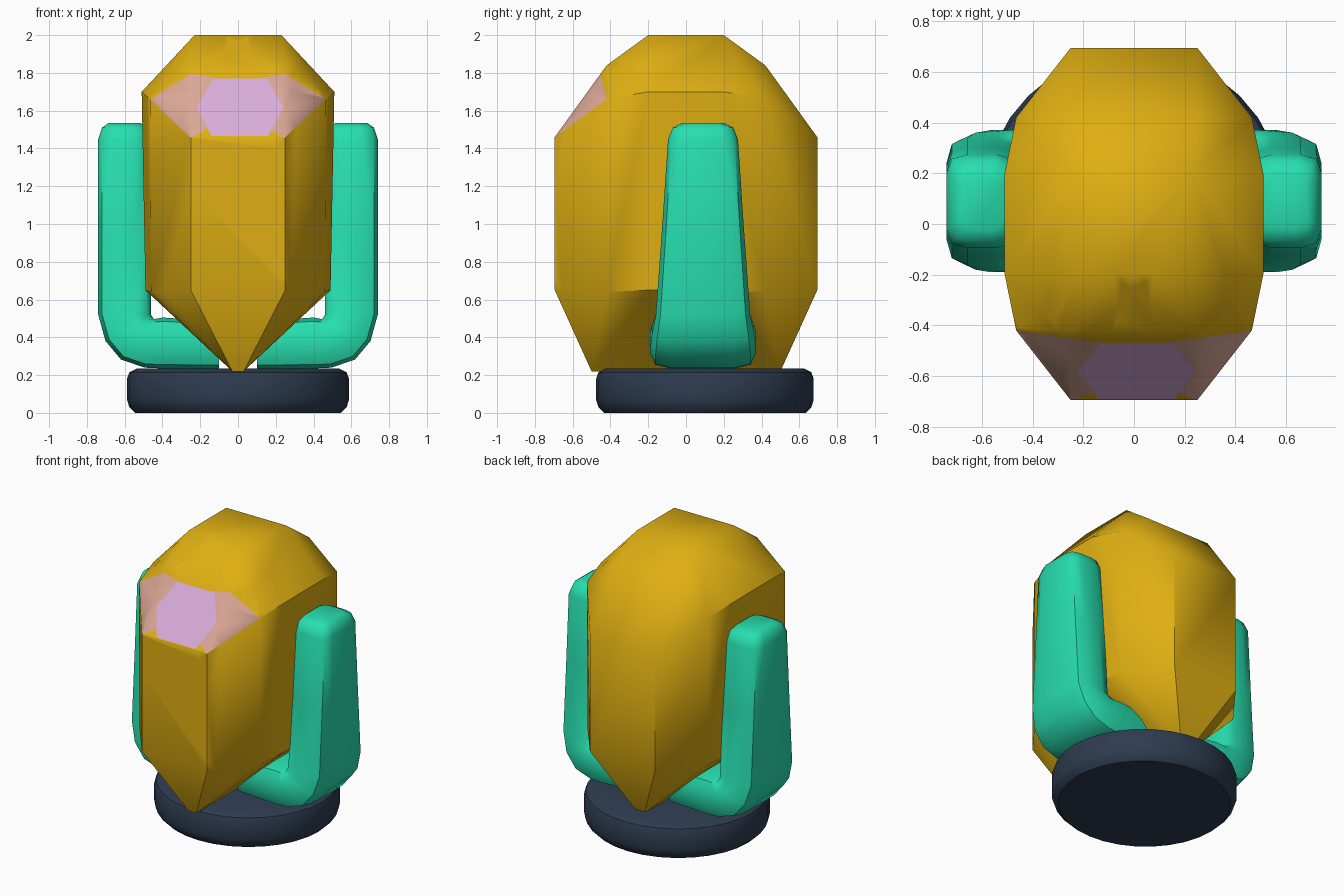
import bpy, bmesh, math
from mathutils import Vector

if "Cube" in bpy.data.objects:
    bpy.data.objects.remove(bpy.data.objects["Cube"])


def material(name, rgb):
    m = bpy.data.materials.new(name)
    m.diffuse_color = (*rgb, 1)
    m.use_nodes = True
    m.node_tree.nodes["Principled BSDF"].inputs["Base Color"].default_value = m.diffuse_color
    return m


gold = material("gold", (0.74, 0.43, 0.006))
green = material("sea green", (0.02, 0.74, 0.43))
navy = material("dark navy", (0.027, 0.045, 0.08))
lilac = material("lilac", (0.70, 0.42, 0.71))
salmon = material("salmon", (0.71, 0.39, 0.31))


def finish(name, bm, mats, angle=40):
    bmesh.ops.recalc_face_normals(bm, faces=bm.faces)
    for f in bm.faces:
        f.smooth = True
    for e in bm.edges:
        e.smooth = e.calc_face_angle(0) < math.radians(angle)
    me = bpy.data.meshes.new(name)
    bm.to_mesh(me)
    bm.free()
    for m in mats:
        me.materials.append(m)
    ob = bpy.data.objects.new(name, me)
    bpy.context.collection.objects.link(ob)
    return ob


# Body: faceted capsule with a keel, mirrored four ways and hulled
bm = bmesh.new()
quarter = [(0.23, 0.20, 2.0), (0.25, 0.42, 1.84), (0.51, 0.20, 1.70),
           (0.465, 0.42, 1.66), (0.25, 0.695, 1.46),
           (0.25, 0.695, 0.65), (0.46, 0.42, 0.64), (0.49, 0.20, 0.65),
           (0.03, 0.50, 0.22)]
for x, y, z in quarter:
    for sx in (-1, 1):
        for sy in (-1, 1):
            bm.verts.new((x * sx, y * sy, z))
bmesh.ops.convex_hull(bm, input=bm.verts)
bmesh.ops.dissolve_limit(bm, angle_limit=math.radians(1), verts=bm.verts, edges=bm.edges)

# Visor outlines in the front view (x, z), cut into the body's front
centre = [(-0.22, 1.62), (-0.13, 1.77), (0.15, 1.77), (0.24, 1.62), (0.16, 1.465), (-0.14, 1.465)]
left = [(-0.465, 1.66), (-0.25, 1.795), (-0.10, 1.77), (-0.17, 1.50), (-0.25, 1.455)]
right = [(-x, z) for x, z in reversed(left)]


def inside(poly, x, z):
    return all((bx - ax) * (z - az) - (bz - az) * (x - ax) <= 1e-6
               for (ax, az), (bx, bz) in zip(poly, poly[1:] + poly[:1]))


for poly in (centre, left, right):
    for (ax, az), (bx, bz) in zip(poly, poly[1:] + poly[:1]):
        faces = [f for f in bm.faces if f.normal.y < -0.2 and f.calc_center_median().z > 1.2]
        geom = set(faces)
        for f in faces:
            geom.update(f.edges)
            geom.update(f.verts)
        bmesh.ops.bisect_plane(bm, geom=list(geom), dist=1e-5, plane_co=(ax, 0, az),
                               plane_no=Vector((bz - az, 0, ax - bx)).normalized())
        bm.normal_update()
for f in bm.faces:
    c = f.calc_center_median()
    if f.normal.y < -0.2 and c.y < 0:
        if inside(centre, c.x, c.z):
            f.material_index = 1
        elif inside(left, c.x, c.z) or inside(right, c.x, c.z):
            f.material_index = 2
finish("body", bm, [gold, lilac, salmon])

# Arms: chamfered bar lofted down the side and under the body
section = [(1, .6), (.85, .9), (.4, 1), (-.4, 1), (-.85, .9), (-1, .6)]
section += [(-u, -v) for u, v in section]
# x, z, turn in degrees, half thickness, half width
path = [(.60, 1.535, 0, .085, .11), (.60, 1.51, 0, .12, .16), (.60, 1.45, 0, .14, .185),
        (.60, 1.0, 0, .14, .215), (.60, .52, 0, .14, .25), (.575, .44, 25, .14, .27),
        (.53, .39, 50, .14, .28), (.46, .37, 75, .135, .28), (.40, .37, 90, .135, .28),
        (.10, .36, 90, .125, .25)]
for side, name in ((1, "right_arm"), (-1, "left_arm")):
    bm = bmesh.new()
    rings = []
    for x, z, turn, a, b in path:
        t = math.radians(turn)
        rings.append([bm.verts.new((side * (x + u * a * math.cos(t)), 0.09 + v * b,
                                    z - u * a * math.sin(t))) for u, v in section])
    n = len(section)
    for r, s in zip(rings, rings[1:]):
        for i in range(n):
            bm.faces.new((r[i], r[(i + 1) % n], s[(i + 1) % n], s[i]))
    bm.faces.new(rings[0])
    bm.faces.new(rings[-1])
    finish(name, bm, [green], 50)

# Base: rounded disc set slightly to the back
bm = bmesh.new()
profile = [(.545, 0), (.575, .03), (.588, .07), (.588, .18), (.575, .215), (.535, .235)]
count = 32
rings = [[bm.verts.new((r * math.cos(2 * math.pi * i / count),
                        0.10 + r * 0.98 * math.sin(2 * math.pi * i / count), z))
          for i in range(count)] for r, z in profile]
for r, s in zip(rings, rings[1:]):
    for i in range(count):
        bm.faces.new((r[i], r[(i + 1) % count], s[(i + 1) % count], s[i]))
bm.faces.new(rings[0])
bm.faces.new(rings[-1])
finish("base_disc", bm, [navy])
